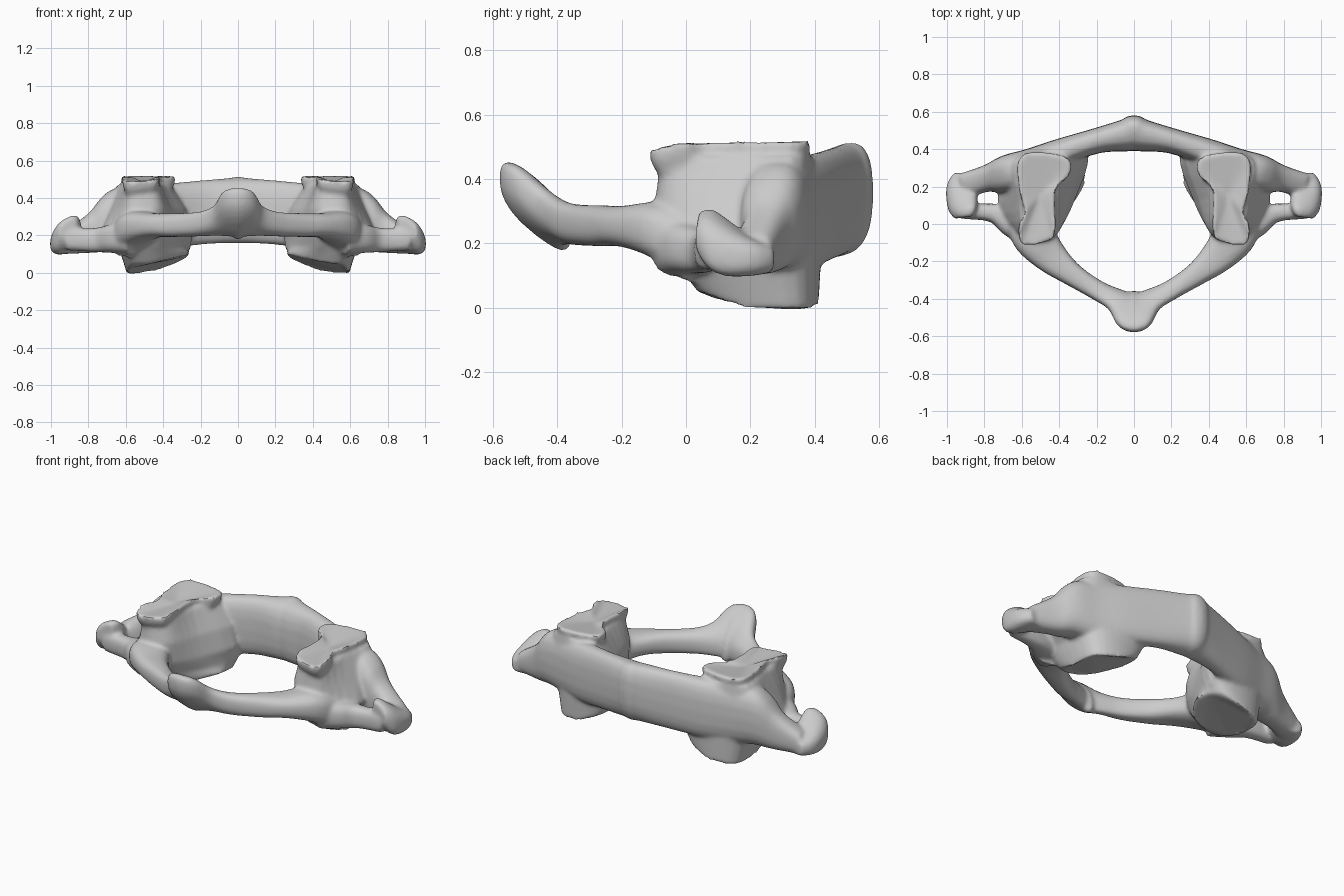
import bpy, bmesh, math
from mathutils import Vector

if "Cube" in bpy.data.objects:
    bpy.data.objects.remove(bpy.data.objects["Cube"], do_unlink=True)

bone = bpy.data.materials.new("bone_grey")
bone.use_nodes = True
grey = (0.6, 0.6, 0.6, 1)
bone.diffuse_color = grey
bone.node_tree.nodes["Principled BSDF"].inputs["Base Color"].default_value = grey

bm = bmesh.new()
SIDES = 20


def loft(rings):
    """Skin closed rings of points and cap both ends; returns the last cap."""
    loops = [[bm.verts.new(p) for p in ring] for ring in rings]
    n = len(loops[0])
    faces = []
    for a, b in zip(loops, loops[1:]):
        for i in range(n):
            j = (i + 1) % n
            faces.append(bm.faces.new((a[i], a[j], b[j], b[i])))
    faces.append(bm.faces.new(loops[0][::-1]))
    cap = bm.faces.new(loops[-1])
    faces.append(cap)
    bmesh.ops.recalc_face_normals(bm, faces=faces)
    return cap


def flip(points):
    return [(-p[0], *p[1:]) for p in points]


def signed_pow(v, e):
    return math.copysign(abs(v) ** e, v)


def smooth_path(path, steps=4):
    """Catmull-Rom interpolation of every value along the path."""
    pts = [Vector(p) for p in path]
    pts = [pts[0] * 2 - pts[1]] + pts + [pts[-1] * 2 - pts[-2]]
    out = []
    for a, b, c, d in zip(pts, pts[1:], pts[2:], pts[3:]):
        for k in range(steps):
            t = k / steps
            out.append(0.5 * (2 * b + (c - a) * t + (2 * a - 5 * b + 4 * c - d) * t**2
                              + (3 * b - a - 3 * c + d) * t**3))
    return out + [pts[-2]]


def smooth_ring(ring, steps=4):
    wrapped = smooth_path(ring[-1:] + ring + ring[:2], steps)
    return [tuple(p) for p in wrapped[steps:steps * (len(ring) + 1)]]


def bar(path, outward):
    """Sweep a rounded section; path rows are x, y, z, half width, half height, lean."""
    rows = smooth_path(path)
    rings = []
    for i, (x, y, z, w, h, lean) in enumerate(rows):
        step = rows[min(i + 1, len(rows) - 1)] - rows[max(i - 1, 0)]
        side = Vector((step[1], -step[0])).normalized() * outward
        ring = []
        for k in range(SIDES):
            a = 2 * math.pi * k / SIDES
            u = w * signed_pow(math.cos(a), 0.75)
            v = h * signed_pow(math.sin(a), 0.75)
            ring.append((x + side.x * u, y + side.y * u, z + v + lean * u))
        rings.append(ring)
    loft(rings)


def through_centre(half):
    return flip(half[:0:-1]) + half


# Thin bowed arch with the leaning knob at the front
bar(through_centre([
    (0, -.467, .315, .113, .09, .8),
    (.03, -.458, .31, .103, .085, .8),
    (.1, -.405, .28, .064, .07, .6),
    (.2, -.352, .26, .054, .064, .2),
    (.33, -.27, .255, .063, .064, 0),
    (.44, -.18, .253, .09, .065, 0),
    (.53, -.075, .24, .115, .09, 0),
    (.58, .02, .19, .11, .115, 0)]), 1)

# Deep arch across the back, carrying on into the side wings
bar(through_centre([
    (0, .487, .335, .095, .175, .25),
    (.04, .475, .333, .088, .172, .22),
    (.2, .445, .322, .068, .172, .1),
    (.4, .38, .3, .075, .175, 0),
    (.55, .31, .29, .095, .175, 0),
    (.66, .275, .285, .1, .165, 0),
    (.73, .255, .255, .09, .145, 0),
    (.8, .24, .21, .07, .105, 0),
    (.92, .2, .165, .07, .065, 0)]), -1)

# Wing front bars and wing tips, leaving an opening between the two bars
front_bar = [(.56, -.02, .195, .1, .1, 0), (.66, .02, .185, .085, .08, 0),
             (.76, .06, .175, .05, .065, 0), (.92, .068, .18, .04, .06, 0)]
wing_tip = [(.91, .035, .24, .05, .05, -.5), (.915, .075, .215, .075, .08, -.5),
            (.92, .13, .185, .083, .08, -.3), (.925, .2, .16, .077, .06, -.1),
            (.91, .265, .15, .05, .04, 0)]

# Side masses, sliced from the lower joint face up to the upper one
lower_face = [(.36, .08, .075), (.46, .045, .05), (.56, .05, .045), (.59, .18, 0),
              (.58, .35, -.005), (.45, .41, .005), (.3, .38, .065), (.26, .22, .1)]
slices = [
    (.14, [(.4, .01), (.48, -.02), (.6, -.02), (.64, .12),
           (.61, .34), (.45, .415), (.26, .385), (.29, .2)]),
    (.22, [(.4, -.03), (.48, -.08), (.62, -.08), (.73, .1),
           (.68, .3), (.52, .4), (.25, .38), (.32, .12)]),
    (.34, [(.4, -.04), (.48, -.09), (.6, -.07), (.67, .11),
           (.68, .33), (.5, .41), (.28, .38), (.35, .12)]),
    (.47, [(.43, -.03), (.5, -.07), (.59, -.06), (.61, .12),
           (.64, .33), (.5, .39), (.36, .36), (.41, .15)])]
mass = [lower_face] + [[(x, y, z) for x, y in ring] for z, ring in slices]
mass = [smooth_ring(ring) for ring in mass]

# Upper joint faces: dished pads with a raised rim that drops at the front lip
rim = smooth_ring([(.42, -.05), (.48, -.1), (.6, -.11), (.62, -.01), (.585, .06), (.61, .16),
                   (.625, .32), (.58, .38), (.47, .385), (.345, .35), (.345, .26), (.42, .18)], 3)
pad = [[(.51 + (x - .51) * s, .14 + (y - .14) * s, z - .4 * max(0, -.04 - y))
        for x, y in rim] for s, z in ((.82, .42), (.97, .478), (1, .52))]

for mirror, outward in ((list, 1), (flip, -1)):
    bar(mirror(front_bar), outward)
    bar(mirror(wing_tip), outward)
    loft([mirror(r) for r in mass])
    cap = loft([mirror(r) for r in pad])
    poked = bmesh.ops.poke(bm, faces=[cap])
    poked["verts"][0].co.z -= .03

mesh = bpy.data.meshes.new("bone_ring")
bm.to_mesh(mesh)
bm.free()
ring = bpy.data.objects.new("bone_ring", mesh)
bpy.context.collection.objects.link(ring)

# Fuse the parts into one continuous bone surface
fuse = ring.modifiers.new("fuse", "REMESH")
fuse.mode = "VOXEL"
fuse.voxel_size = .01
soften = ring.modifiers.new("soften", "SMOOTH")
soften.factor = .5
soften.iterations = 12
bpy.context.view_layer.update()
fused = bpy.data.meshes.new_from_object(
    ring.evaluated_get(bpy.context.evaluated_depsgraph_get()))
ring.modifiers.clear()
ring.data = fused
fused.name = "bone_ring"

fused.materials.clear()
fused.materials.append(bone)
bpy.context.view_layer.objects.active = ring
ring.select_set(True)
bpy.ops.object.shade_smooth_by_angle(angle=math.radians(40))
